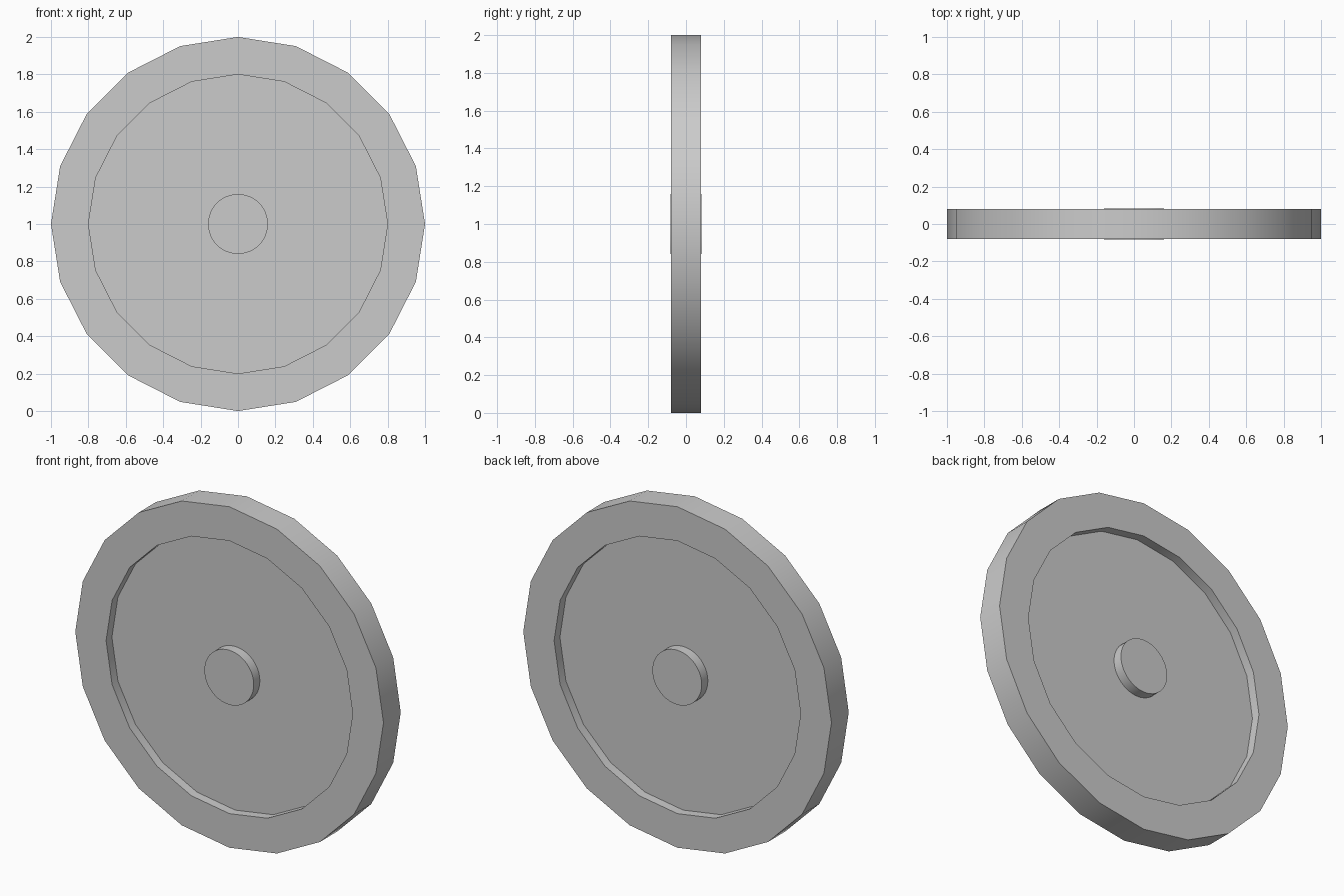
import bpy, bmesh, math

if "Cube" in bpy.data.objects:
    bpy.data.objects.remove(bpy.data.objects["Cube"])

HALF_W = 0.08    # half width of rim
HALF_WEB = 0.026 # half thickness of recessed disc
CENTRE_Z = 1.0


def lathe(name, profile, sides):
    """Spin an (radius, y) profile around the y axis; radius 0 ends become caps."""
    bm = bmesh.new()
    rings = []
    for r, y in profile:
        rings.append([bm.verts.new((r * math.cos(2 * math.pi * i / sides), y,
                                    CENTRE_Z + r * math.sin(2 * math.pi * i / sides)))
                      for i in range(sides)])
    for a, b in zip(rings, rings[1:]):
        for i in range(sides):
            j = (i + 1) % sides
            bm.faces.new((a[i], a[j], b[j], b[i]))
    bm.faces.new(rings[0])
    bm.faces.new(rings[-1])
    bmesh.ops.recalc_face_normals(bm, faces=bm.faces)
    mesh = bpy.data.meshes.new(name)
    bm.to_mesh(mesh)
    bm.free()
    obj = bpy.data.objects.new(name, mesh)
    bpy.context.collection.objects.link(obj)
    bpy.ops.object.select_all(action='DESELECT')
    obj.select_set(True)
    bpy.context.view_layer.objects.active = obj
    bpy.ops.object.shade_smooth_by_angle(angle=math.radians(30))
    return obj


# Twenty-sided wheel: raised rim around a recessed disc on both faces
lathe("wheel_rim_and_disc",
      [(0.8, -HALF_WEB), (0.8, -HALF_W), (1.0, -HALF_W),
       (1.0, HALF_W), (0.8, HALF_W), (0.8, HALF_WEB)], 20)

# Round hub, passing just beyond the rim on both sides
lathe("hub", [(0.16, -0.083), (0.16, 0.083)], 48)
